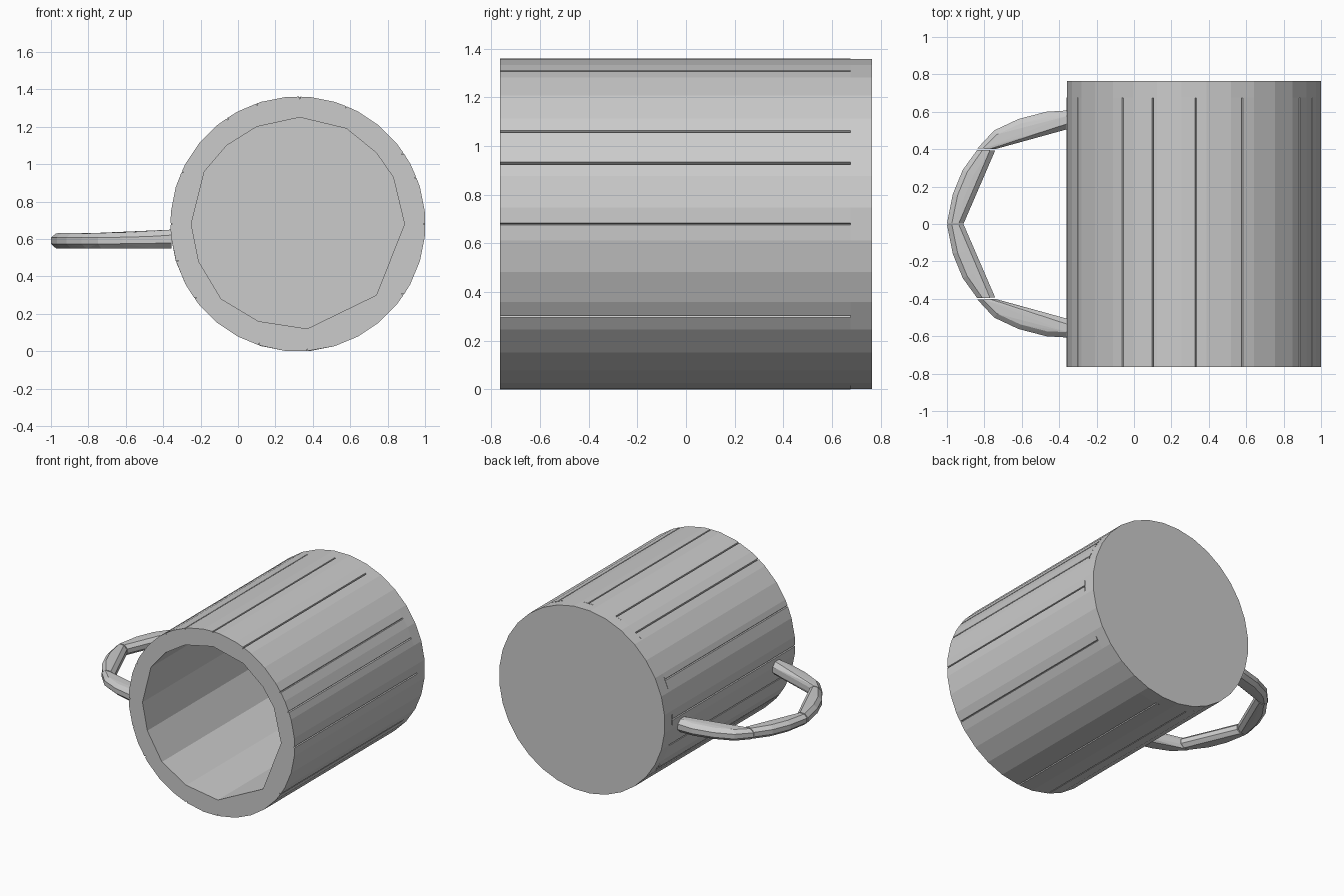
import bpy, bmesh, math
from mathutils import Vector

cube = bpy.data.objects.get("Cube")
if cube:
    bpy.data.objects.remove(cube, do_unlink=True)

CX, CZ, R = 0.32, 0.68, 0.682
FRONT, FLOOR, BACK = -0.765, 0.675, 0.765
SIDES = 32
TAU = math.tau

grey = bpy.data.materials.new("plain grey")
grey.use_nodes = True
color = (0.6, 0.6, 0.6, 1)
grey.diffuse_color = color
grey.node_tree.nodes["Principled BSDF"].inputs["Base Color"].default_value = color


def finish(name, bm):
    bmesh.ops.remove_doubles(bm, verts=bm.verts, dist=0.0002)
    bmesh.ops.recalc_face_normals(bm, faces=bm.faces)
    mesh = bpy.data.meshes.new(name)
    bm.to_mesh(mesh)
    bm.free()
    mesh.materials.append(grey)
    obj = bpy.data.objects.new(name, mesh)
    bpy.context.collection.objects.link(obj)
    return obj


def polar(angle, radius):
    return (CX + radius * math.cos(angle), CZ + radius * math.sin(angle))


def strip(bm, points, y0, y1):
    """Quads along an open profile in the x-z plane, swept along y."""
    for (ax, az), (bx, bz) in zip(points, points[1:]):
        bm.faces.new([bm.verts.new(p) for p in
                      ((ax, y0, az), (bx, y0, bz), (bx, y1, bz), (ax, y1, az))])


def cap(bm, points, y):
    bm.faces.new([bm.verts.new((x, y, z)) for x, z in points])


# Inner corners of the cup, counter-clockwise from the +x side
inner = [(0.89, 0.68), (0.83, 0.93), (0.74, 1.06), (0.58, 1.19), (0.33, 1.25),
         (0.1, 1.2), (-0.06, 1.1), (-0.18, 0.96), (-0.25, 0.68), (-0.21, 0.48),
         (-0.09, 0.28), (0.11, 0.16), (0.37, 0.12), (0.74, 0.3)]


def seam_angle(point):
    """Angle where an axis-aligned cut through an inner corner leaves the wall."""
    dx, dz = point[0] - CX, point[1] - CZ
    if abs(dz) > abs(dx):
        dz = math.copysign(math.sqrt(R * R - dx * dx), dz)
    else:
        dx = math.copysign(math.sqrt(R * R - dz * dz), dx)
    return math.atan2(dz, dx)


# Cup wall: staves with a flat inside, a rounded outside and grooved seams
bm = bmesh.new()
ring = [(k + 0.5) * TAU / SIDES for k in range(-SIDES, 2 * SIDES)]
for i, start in enumerate(inner):
    end = inner[(i + 1) % len(inner)]
    a, b = seam_angle(start), seam_angle(end)
    if b < a:
        b += TAU
    arc = [polar(a, R - 0.014), polar(a + 0.007, R * 0.998)]
    arc += [polar(t, R) for t in ring if a + 0.03 < t < b - 0.03]
    arc += [polar(b - 0.007, R * 0.998), polar(b, R - 0.014)]
    strip(bm, arc, FRONT, FLOOR)
    strip(bm, [end, start], FRONT, FLOOR)
    cap(bm, arc + [end, start], FRONT)
finish("cup_wall", bm)

# Cup base: solid disc closing the back
bm = bmesh.new()
disc = [polar((k + 0.5) * TAU / SIDES, R) for k in range(SIDES)]
strip(bm, disc + disc[:1], FLOOR, BACK)
cap(bm, disc, FLOOR)
cap(bm, disc, BACK)
finish("cup_base", bm)


# Handle: four faceted links, each the hull of rings along a bent path
def link(name, stations, side):
    bm = bmesh.new()
    for x, y, degrees, half_width, half_height, z in stations:
        t = math.radians(degrees)
        out = Vector((math.cos(t), math.sin(t) * side, 0))
        center = Vector((x, y * side, z))
        for k in range(8):
            u = (k + 0.5) * TAU / 8
            bm.verts.new(center + out * half_width * 1.08 * math.cos(u)
                         + Vector((0, 0, half_height * 1.08 * math.sin(u))))
    hull = bmesh.ops.convex_hull(bm, input=bm.verts)
    loose = {v for v in hull["geom_interior"] + hull["geom_unused"]
             if isinstance(v, bmesh.types.BMVert)}
    bmesh.ops.delete(bm, geom=list(loose), context="VERTS")
    finish(name, bm)


arm = [(-0.355, 0.557, 90, 0.05, 0.05, 0.6), (-0.46, 0.556, 100, 0.045, 0.045, 0.595),
       (-0.6, 0.52, 112, 0.045, 0.042, 0.592), (-0.72, 0.465, 128, 0.045, 0.042, 0.59),
       (-0.79, 0.402, 178, 0.048, 0.04, 0.59)]
bow = [(-0.79, 0.395, 178, 0.048, 0.04, 0.59), (-0.875, 0.27, 155, 0.045, 0.042, 0.59),
       (-0.925, 0.15, 168, 0.045, 0.042, 0.59), (-0.955, 0.004, 180, 0.045, 0.04, 0.59)]
for side, label in ((1, "back"), (-1, "front")):
    link(f"handle_arm_{label}", arm, side)
    link(f"handle_bow_{label}", bow, side)
